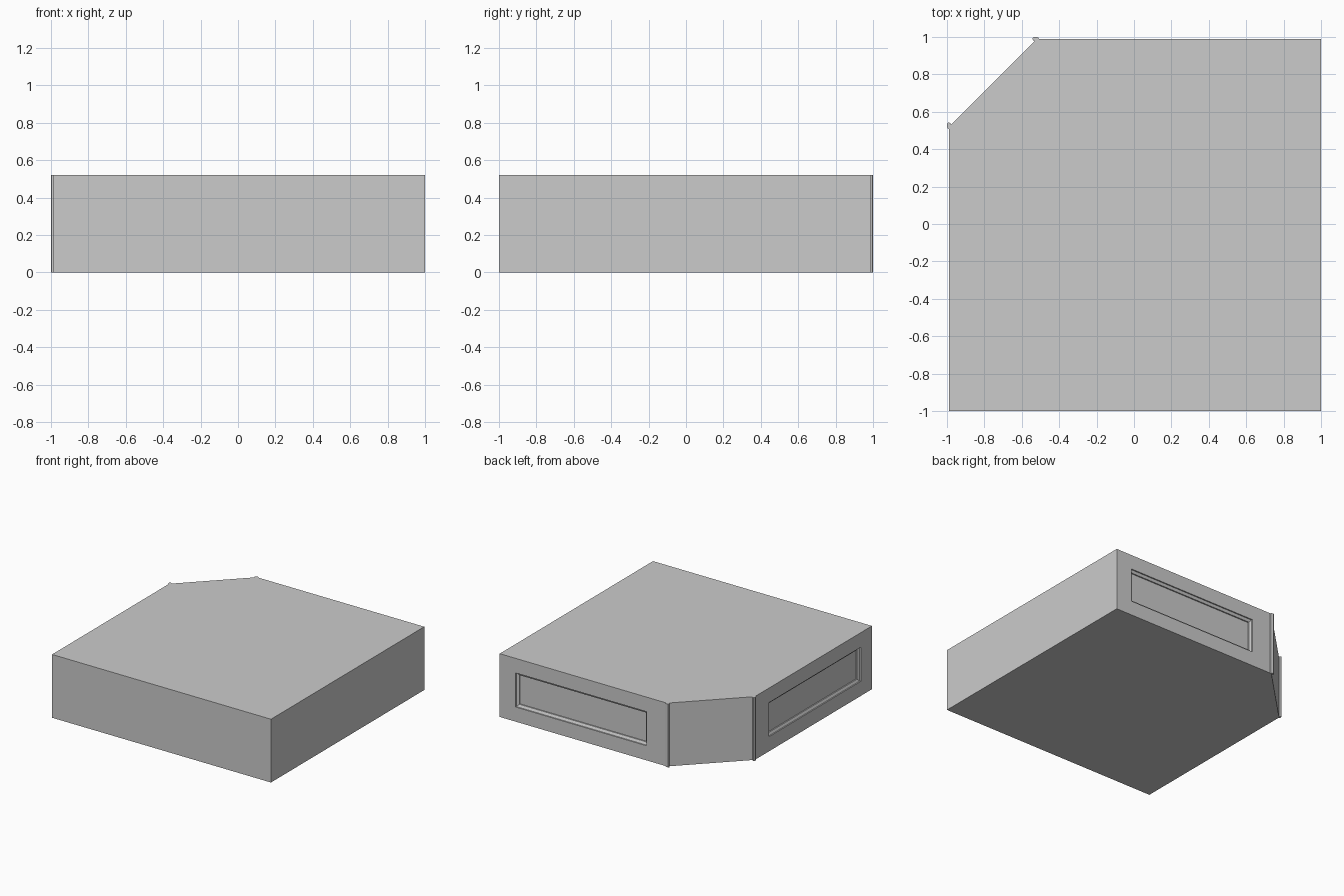
import bpy, bmesh
from mathutils import Vector

if "Cube" in bpy.data.objects:
    bpy.data.objects.remove(bpy.data.objects["Cube"])

H = 0.52      # height
E = 0.99      # recessed side planes
C = 0.52      # where the corner chamfer starts


def new_object(name, bm):
    bmesh.ops.recalc_face_normals(bm, faces=bm.faces)
    mesh = bpy.data.meshes.new(name)
    bm.to_mesh(mesh)
    bm.free()
    ob = bpy.data.objects.new(name, mesh)
    bpy.context.collection.objects.link(ob)
    return ob


def prism(points):
    bm = bmesh.new()
    base = bm.faces.new([bm.verts.new((x, y, 0)) for x, y in points])
    top = bmesh.ops.extrude_face_region(bm, geom=[base])["geom"]
    bmesh.ops.translate(bm, vec=(0, 0, H),
                        verts=[v for v in top if isinstance(v, bmesh.types.BMVert)])
    bmesh.ops.recalc_face_normals(bm, faces=bm.faces)
    return bm


def sink_panel(bm, normal, axis, lo, hi, z0, z1):
    """Recess a moulded rectangular panel into the side facing `normal`."""
    bm.normal_update()
    face = next(f for f in bm.faces if f.normal.dot(normal) > 0.99)
    for inset, depth in ((0, 0), (0, 0.01), (0.02, 0.02), (0.02, 0.03)):
        mid = face.calc_center_bounds()
        bmesh.ops.inset_individual(bm, faces=[face], thickness=0.005)
        for v in face.verts:
            v.co[axis] = lo + inset if v.co[axis] < mid[axis] else hi - inset
            v.co.z = z0 + inset if v.co.z < mid.z else z1 - inset
            v.co[1 - axis] = normal[1 - axis] * (E - depth)


# Counter block with one cut corner and two panelled sides
body = prism([(-E, -1), (1, -1), (1, E), (-C, E), (-E, C)])
sink_panel(body, Vector((0, 1, 0)), 0, -0.335, 0.855, 0.12, 0.40)
sink_panel(body, Vector((-1, 0, 0)), 1, -0.855, 0.335, 0.12, 0.40)
new_object("counter_body", body)

# Slim corner trims at both ends of the cut corner
trim = [(-0.507, 0.985), (-0.511, 0.996), (-0.521, 1.0), (-0.535, 1.0),
        (-0.543, 0.993), (-0.540, 0.983), (-0.528, 0.975)]
new_object("back_corner_trim", prism(trim))
new_object("left_corner_trim", prism([(-y, -x) for x, y in trim]))
